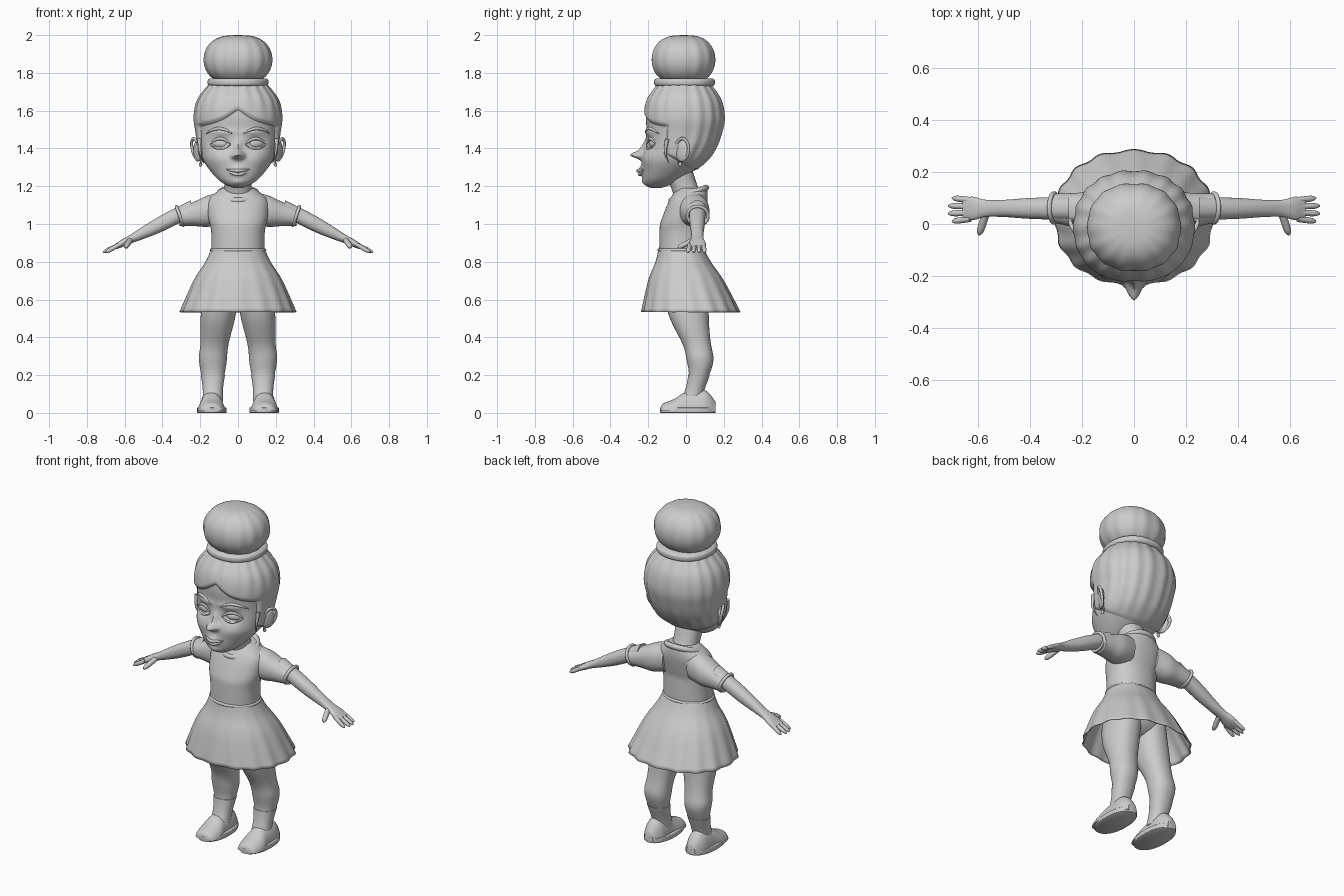
import bpy, bmesh, math
from mathutils import Vector, Matrix

if "Cube" in bpy.data.objects:
    bpy.data.objects.remove(bpy.data.objects["Cube"])

grey = bpy.data.materials.new("plain_grey")
grey.use_nodes = True
grey.diffuse_color = (0.6, 0.6, 0.6, 1)
grey.node_tree.nodes["Principled BSDF"].inputs["Base Color"].default_value = grey.diffuse_color


def add(name, mesh):
    """Make a smooth-shaded grey object of the mesh."""
    bm = bmesh.new()
    bm.from_mesh(mesh)
    bmesh.ops.recalc_face_normals(bm, faces=bm.faces)
    bm.to_mesh(mesh)
    bm.free()
    mesh.materials.clear()
    mesh.materials.append(grey)
    mesh.polygons.foreach_set("use_smooth", [True] * len(mesh.polygons))
    mesh.set_sharp_from_angle(angle=math.radians(50))
    part = bpy.data.objects.new(name, mesh)
    bpy.context.collection.objects.link(part)
    return part


def pair(part):
    """Keep the part as the left one and add its mirror image on the right."""
    base_name = part.name
    part.name = "left_" + base_name
    mesh = part.data.copy()
    mesh.transform(Matrix.Scale(-1, 4, Vector((1, 0, 0))))
    add("right_" + base_name, mesh)


def spline(rows, steps):
    """Smooth in-between rows through the given ones."""
    last = len(rows) - 1
    result = []
    for i in range(last):
        around = rows[max(i - 1, 0)], rows[i], rows[i + 1], rows[min(i + 2, last)]
        for step in range(steps):
            t = step / steps
            result.append([b + t / 2 * (c - a + t * (2*a - 5*b + 4*c - d + t * (3*(b - c) + d - a)))
                           for a, b, c, d in zip(*around)])
    return result + [list(rows[-1])]


ROUNDNESS = 2.2


def squarish(value):
    return math.copysign(abs(value) ** (2 / ROUNDNESS), value)


def stack(name, rows, center, axis="z", flat=1, sides=64, steps=6, shape=None, cap=True):
    """Skin of rounded rings; a row is position, half width and, unless flat gives it, half depth."""
    bm = bmesh.new()
    rings = []
    for position, *half in spline(rows, steps):
        wide, deep = half[0], half[-1] * flat
        ring = []
        for k in range(sides):
            angle = math.tau * k / sides
            a, b = wide * squarish(math.cos(angle)), deep * squarish(math.sin(angle))
            offset = {"x": (position, a, b), "y": (a, position, b), "z": (a, b, position)}[axis]
            point = Vector(offset) + Vector(center(position))
            ring.append(bm.verts.new(shape(point, angle) if shape else point))
        rings.append(ring)
    for low, high in zip(rings, rings[1:]):
        for k in range(sides):
            bm.faces.new((low[k - 1], low[k], high[k], high[k - 1]))
    if cap:
        bm.faces.new(rings[0])
        bm.faces.new(rings[-1])
    mesh = bpy.data.meshes.new(name)
    bm.to_mesh(mesh)
    bm.free()
    return add(name, mesh)


def tube(name, points, radii, closed=False):
    curve = bpy.data.curves.new(name, "CURVE")
    curve.dimensions = "3D"
    curve.bevel_depth, curve.bevel_resolution, curve.use_fill_caps = 1, 3, True
    path = curve.splines.new("POLY")
    path.points.add(len(points) - 1)
    for target, point, radius in zip(path.points, points, radii):
        target.co, target.radius = (*point, 1), radius
    path.use_cyclic_u = closed
    helper = bpy.data.objects.new(name, curve)
    mesh = bpy.data.meshes.new_from_object(helper)
    bpy.data.objects.remove(helper)
    return add(name, mesh)


def hoop(name, center, across, up, radius, count=48):
    angles = [math.tau * k / count for k in range(count)]
    points = [Vector(center) + Vector(across) * math.cos(a) + Vector(up) * math.sin(a) for a in angles]
    return tube(name, points, [radius] * count, closed=True)


def ball(name, center, size, turn=0):
    bm = bmesh.new()
    placement = Matrix.Translation(center) @ Matrix.Rotation(turn, 4, "Z") @ Matrix.Diagonal((*size, 1))
    bmesh.ops.create_uvsphere(bm, u_segments=28, v_segments=18, radius=1, matrix=placement)
    mesh = bpy.data.meshes.new(name)
    bm.to_mesh(mesh)
    bm.free()
    return add(name, mesh)


# Head: skull rings, with the features raised or sunk: x, z, width, height, amount
HEAD = [(1.19, .02), (1.21, .07), (1.25, .12), (1.33, .18), (1.4, .2), (1.48, .21),
        (1.57, .22), (1.66, .2), (1.74, .14)]
HEAD_FLAT = .92
FEATURES = {"nose_tip": (0, 1.365, .025, .02, .06), "nose_bridge": (0, 1.4, .015, .035, .02),
            "nostril": (.024, 1.36, .012, .012, .015), "eye_socket": (.09, 1.425, .045, .026, -.022),
            "brow": (.08, 1.485, .06, .016, .01), "cheek": (.11, 1.35, .05, .04, .008),
            "mouth": (0, 1.28, .035, .025, .022), "chin": (0, 1.22, .035, .02, .012)}


def head_center(z):
    return 0, -.01 - 1.2 * max(0, 1.55 - z) ** 2, 0


def relief(x, z):
    return sum(amount * math.exp(-((abs(x) - fx) / width) ** 2 - ((z - fz) / height) ** 2)
               for fx, fz, width, height, amount in FEATURES.values())


def face_shape(point, angle):
    point.y -= relief(point.x, point.z) * max(0, min(1, -point.y / .06 - 1))
    return point


def hair_shape(point, angle):
    """Lift the shell off the skull inside the hairline and sink it under the face outside."""
    x, y, z = abs(point.x), point.y, point.z
    front = z - 1.605 + x / 2 + .012 * math.sin(20 * x)
    side = y + .1 - 1.6 * max(0, 1.37 - z)
    inside = min(max(front, side), z - 1.25)
    lift = max(-.014, min(.013, inside * .8))
    if lift > 0:
        lift += .003 * math.cos(18 * angle) * min(1, inside * 8)
    point = face_shape(point, angle)
    return point + Vector((point.x, point.y, 0)).normalized() * lift


for part_name, rule in (("head", face_shape), ("swept_hair", hair_shape)):
    stack(part_name, HEAD, head_center, flat=HEAD_FLAT, sides=144, steps=11, shape=rule)
stack("neck", [(1.1, .08), (1.2, .072), (1.3, .08)], lambda z: (0, .03 - .4 * (z - 1.1), 0))

# Hair bun with soft strands, and its band


def strands(point, angle):
    return point + Vector((point.x, point.y, 0)) * .012 * math.cos(14 * angle)


turns = [math.pi * (k / 12 - .5) for k in range(1, 12)] + [math.pi * .495]
stack("hair_bun", [(1.87 + .13 * math.sin(t), .18 * math.cos(t) ** .7) for t in turns],
      lambda z: (0, -.013, 0), flat=.94, sides=96, shape=strands)
stack("hair_band", [(1.73, .15), (1.74, .16), (1.76, .16), (1.77, .15)], lambda z: (0, -.008, 0))

# Face details laid on the skull
SKULL = spline(HEAD, 20)


def on_face(x, z):
    radius = min(SKULL, key=lambda row: abs(row[0] - z))[1]
    depth = (1 - (abs(x) / radius) ** ROUNDNESS) ** (1 / ROUNDNESS)
    return Vector((x, head_center(z)[1] - HEAD_FLAT * radius * depth - relief(x, z), z))


def face_arc(name, x, z, half, rise, radius):
    """Tapered bow across the face, rising in its middle."""
    spans = [k / 8 for k in range(-8, 9)]
    points = [on_face(x + half * s, z + rise * (1 - s * s)) for s in spans]
    return tube(name, points, [radius * (1 - .75 * s * s) for s in spans])


pair(ball("eyeball", on_face(.092, 1.425) + Vector((0, .012, 0)), (.048, .026, .026), turn=.3))
pair(face_arc("upper_eyelid", .094, 1.42, .056, .032, .009))
pair(face_arc("lower_eyelid", .094, 1.42, .056, -.022, .006))
pair(face_arc("eyebrow", .1, 1.477, .07, .028, .009))
face_arc("upper_lip", 0, 1.288, .062, -.006, .009)
face_arc("lower_lip", 0, 1.285, .055, -.022, .01)
curl = spline([(.205, -.1, 1.45), (.2, -.11, 1.38), (.183, -.09, 1.32)], 8)
pair(tube("side_curl", curl, [.012 * (1 - k / len(curl)) for k in range(len(curl))]))

# Ears and earrings
pair(ball("ear", (.213, -.022, 1.39), (.014, .04, .06), turn=-.5))
pair(hoop("ear_rim", (.222, -.02, 1.396), (.02, .034, 0), (.012, 0, .056), .008))
pair(hoop("earring_hoop", (.198, -.03, 1.335), (0, .01, 0), (0, 0, .016), .0035))
pair(ball("earring_drop", (.198, -.03, 1.316), (.009, .009, .012)))

# Dress top with collar, sleeves and waist band
stack("bodice", [(.85, .14, .117), (.96, .142, .115), (1.05, .16, .11), (1.13, .155, .1), (1.19, .085, .08)],
      lambda z: (0, .3 * max(0, z - 1) - .025, 0))
hoop("collar", (0, .014, 1.158), (.1, 0, 0), (0, .092, .034), .016)
pair(stack("sleeve", [(.08, .07, .083), (.16, .078, .083), (.23, .066, .065), (.31, .056, .048)],
           lambda x: (0, .03 + .1 * x, 1.1 - .2 * x), axis="x"))
pair(hoop("sleeve_band", (.308, .062, 1.043), (0, .055, 0), (.018, 0, .05), .009))
hoop("waist_band", (0, -.025, .862), (.142, 0, 0), (0, .119, 0), .008)

# Skirt: open flared shell with pleats that deepen toward the hem


def pleat(point, angle):
    grow = 1 + .05 * math.cos(16 * angle) * (.87 - point.z)
    return Vector((point.x * grow, point.y * grow, point.z))


skirt = stack("skirt", [(.865, .143), (.8, .172), (.7, .234), (.535, .305)],
              lambda z: (0, .105 - .15 * z, 0), flat=.85, sides=128, shape=pleat, cap=False)
cloth = skirt.modifiers.new("cloth_thickness", "SOLIDIFY")
cloth.thickness, cloth.offset = .006, -1
ball("briefs", (0, 0, .69), (.19, .135, .12))

# Arms, hands and fingers
pair(stack("arm", [(.25, .045, .045), (.4, .04, .044), (.5, .033, .034), (.57, .033, .023),
                   (.62, .045, .02), (.66, .04, .012)], lambda x: (0, .06, 1.205 - x / 2), axis="x"))


def finger(name, base, tip, radius):
    steps = [k / 12 for k in range(13)]
    pair(tube(name, [Vector(base).lerp(Vector(tip), t) for t in steps],
              [radius * (1 - t ** 8 * .7) for t in steps]))


for i, part_name in enumerate(("index", "middle", "ring", "little")):
    reach = .7 if part_name in ("index", "little") else .715
    finger(part_name + "_finger", (.63, .02 + .024 * i, .89), (reach, .01 + .03 * i, .85), .012)
finger("thumb", (.57, .04, .915), (.597, -.042, .875), .015)

# Legs and socks


def leg_center(z):
    return .133 - .13 * max(0, z - .3), .075 * math.exp(-((z - .26) / .2) ** 2), 0


SHIN = [(.2, .061, .054), (.13, .051, .048), (.06, .051, .05)]
pair(stack("leg", [(.72, .09, .125), (.53, .093, .108), (.37, .075, .076), (.28, .074, .071)] + SHIN, leg_center))
pair(stack("sock", [(z, wide + .003, deep + .003) for z, wide, deep in SHIN], leg_center))

# Shoes: rounded uppers cut flat underneath, on thin soles


def flat_bottom(point, angle):
    point.z = max(point.z, .01)
    return point


pair(stack("shoe", [(-.134, .03, .03), (-.12, .058, .05), (-.06, .073, .075), (0, .065, .11),
                    (.1, .06, .12), (.155, .03, .06)], lambda y: (.14, 0, 0), axis="y", shape=flat_bottom))
pair(stack("shoe_sole", [(0, .075, .144), (.004, .078, .147), (.024, .078, .147), (.028, .074, .143)],
           lambda z: (.138, .01, 0)))
